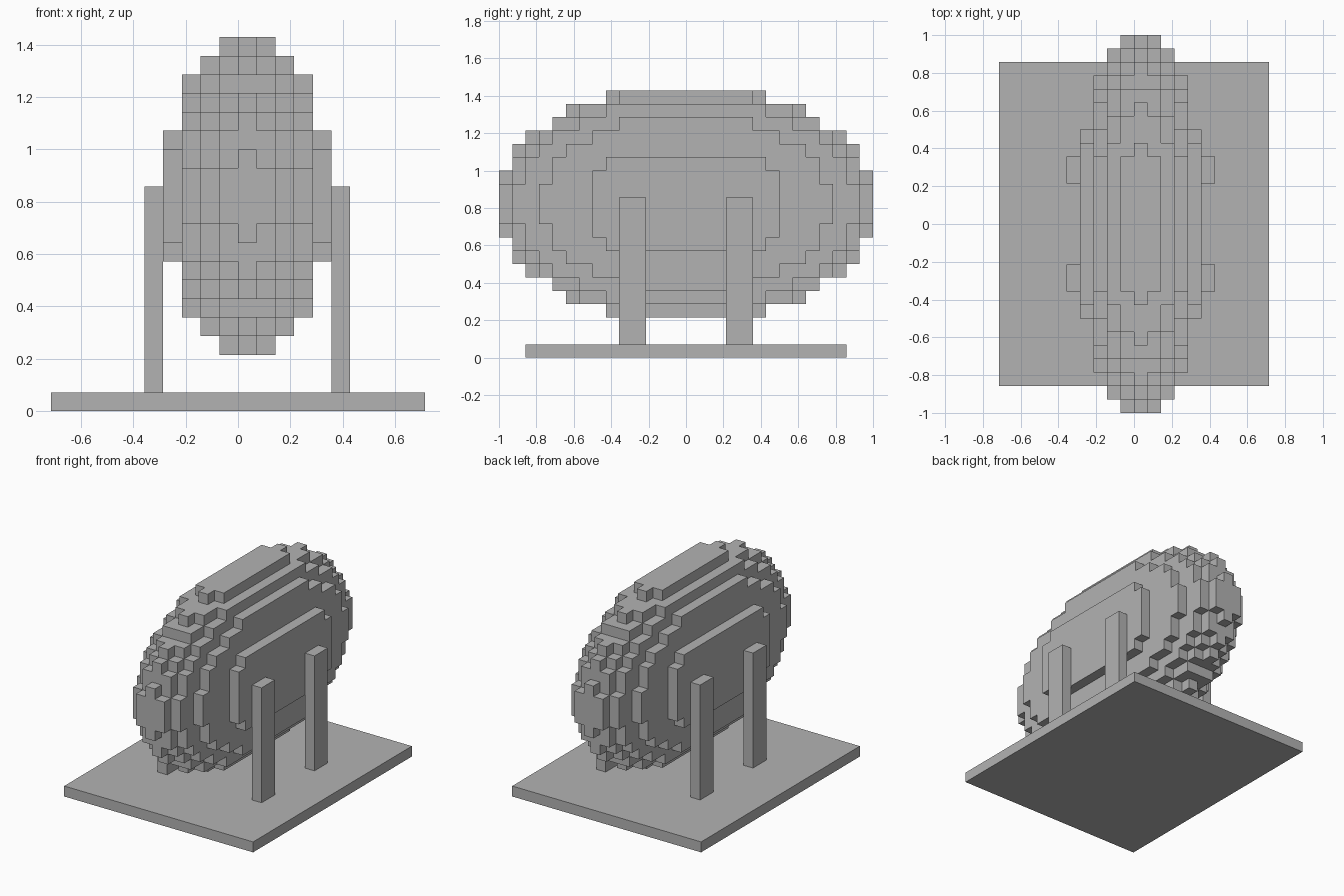
import bpy
import bmesh
from mathutils import Vector

cube = bpy.data.objects.get("Cube")
if cube:
    bpy.data.objects.remove(cube, do_unlink=True)

UNIT = 1 / 14  # edge length of one block

grey = bpy.data.materials.new("plain_grey")
grey.use_nodes = True
grey.diffuse_color = (0.45, 0.45, 0.45, 1)
grey.node_tree.nodes["Principled BSDF"].inputs["Base Color"].default_value = grey.diffuse_color


def finish(name, bm):
    bmesh.ops.recalc_face_normals(bm, faces=bm.faces)
    mesh = bpy.data.meshes.new(name)
    bm.to_mesh(mesh)
    bm.free()
    mesh.materials.append(grey)
    obj = bpy.data.objects.new(name, mesh)
    bpy.context.collection.objects.link(obj)
    return obj


def box(name, low, high):
    """Box between two corners given in blocks."""
    low, high = Vector(low) * UNIT, Vector(high) * UNIT
    bm = bmesh.new()
    bmesh.ops.create_cube(bm, size=1)
    bmesh.ops.scale(bm, vec=high - low, verts=bm.verts)
    bmesh.ops.translate(bm, vec=(low + high) / 2, verts=bm.verts)
    return finish(name, bm)


def in_barrel(x, y, z):
    """Is the block at this offset from the barrel centre filled?"""
    if abs(x) == 4 and abs(z) > 3:  # trimmed side plates
        return False
    return (x / 4.7) ** 2 + (y / 14.1) ** 2 + (z / 8.8) ** 2 <= 1


def block_shell(name, cells, centre):
    """Outer skin of a set of blocks: one square for each exposed side."""
    bm = bmesh.new()
    for cell in cells:
        for axis in range(3):
            for sign in (-1, 1):
                step = Vector((0, 0, 0))
                step[axis] = sign
                if tuple(Vector(cell) + step) in cells:
                    continue
                u, v = Vector(step.yzx) / 2, Vector(step.zxy) / 2
                mid = Vector(cell) + centre + step / 2
                corners = (mid - u - v, mid + u - v, mid + u + v, mid - u + v)
                face = bm.faces.new([bm.verts.new(c * UNIT) for c in corners])
                face.normal_update()
                if face.normal.dot(step) < 0:
                    face.normal_flip()
    bmesh.ops.remove_doubles(bm, verts=bm.verts, dist=UNIT / 100)
    return finish(name, bm)


# Stepped barrel-shaped body
filled = {(x, y + 0.5, z)
          for x in range(-5, 6) for y in range(-15, 15) for z in range(-9, 10)
          if in_barrel(x, y + 0.5, z)}
block_shell("body", filled, Vector((0.5, 0, 11.5)))

# Base plate
box("base_plate", (-10, -12, 0), (10, 12, 1))

# Four posts holding the body from both sides
for side, x in (("right", -5), ("left", 5)):
    for end, y in (("front", -5), ("back", 3)):
        box(f"{end}_{side}_post", (x, y, 1), (x + 1, y + 2, 12))
